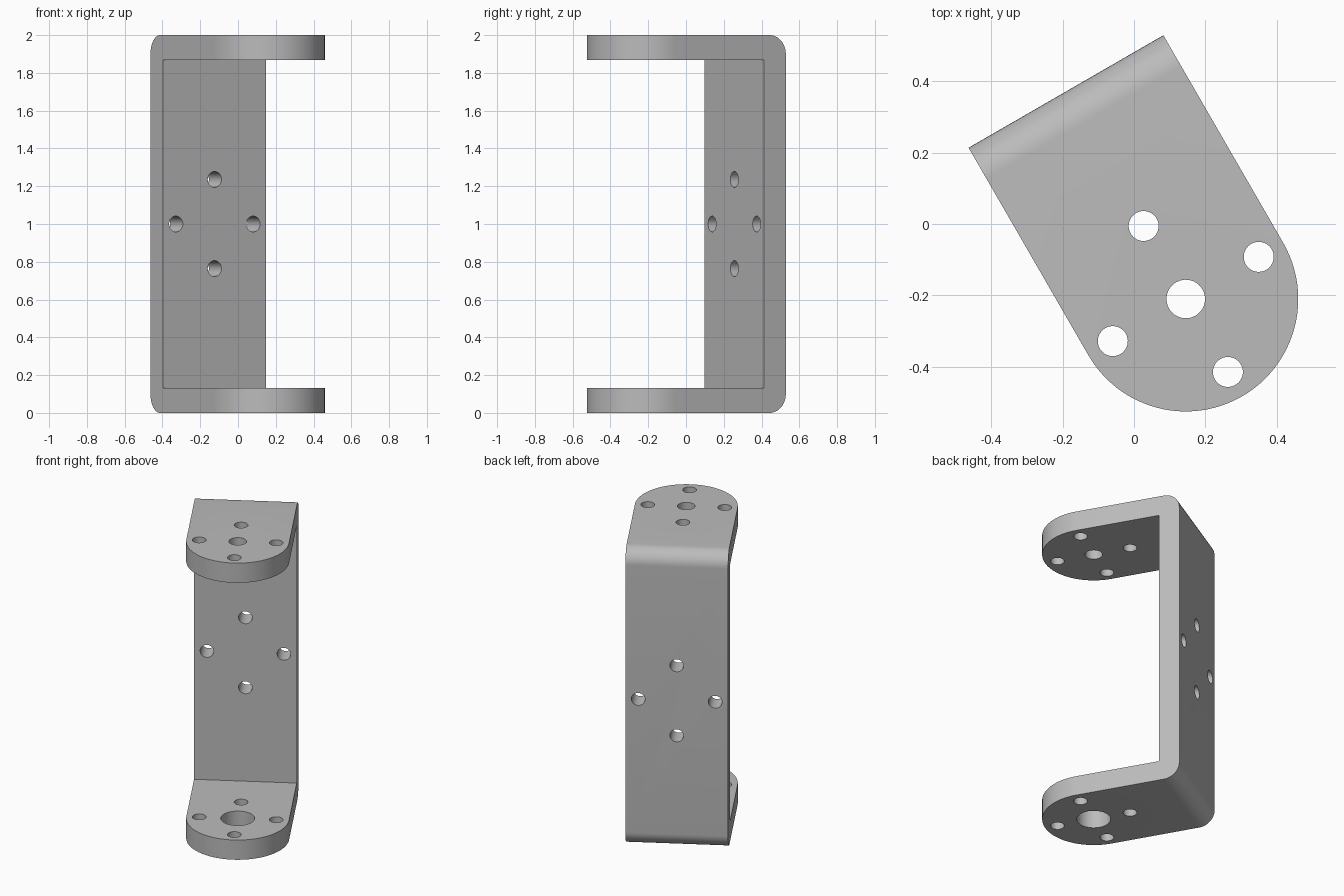
import bpy, bmesh
from math import sin, cos, pi, radians
from mathutils import Matrix

if "Cube" in bpy.data.objects:
    bpy.data.objects.remove(bpy.data.objects["Cube"], do_unlink=True)

HEIGHT, THICK, BEND = 2.0, 0.133, 0.1
RADIUS, BACK = 0.315, 0.671          # rounded arm end, distance from its centre to the back
HOLE, PITCH = 0.042, 0.236           # small holes and their bolt circle
PLACE = Matrix.Translation((0.145, -0.21, 0)) @ Matrix.Rotation(radians(30), 4, 'Z')


def arc(cx, cy, r, start, end, steps):
    angles = [radians(start + (end - start) * i / steps) for i in range(steps + 1)]
    return [(cx + r * cos(a), cy + r * sin(a)) for a in angles]


def prism(name, points, shift):
    """Extrude a closed outline of 3D points along a vector."""
    bm = bmesh.new()
    face = bm.faces.new([bm.verts.new(p) for p in points])
    new = bmesh.ops.extrude_face_region(bm, geom=[face])["geom"]
    bmesh.ops.translate(bm, vec=shift, verts=[v for v in new if isinstance(v, bmesh.types.BMVert)])
    bmesh.ops.recalc_face_normals(bm, faces=bm.faces)
    mesh = bpy.data.meshes.new(name)
    bm.to_mesh(mesh)
    bm.free()
    obj = bpy.data.objects.new(name, mesh)
    bpy.context.collection.objects.link(obj)
    obj.matrix_world = PLACE
    return obj


def cut(target, cutter, operation):
    mod = target.modifiers.new(cutter.name, 'BOOLEAN')
    mod.operation, mod.solver, mod.object = operation, 'EXACT', cutter
    cutter.hide_render = True
    bpy.context.view_layer.objects.active = target
    bpy.ops.object.modifier_apply(modifier=mod.name)
    bpy.data.objects.remove(cutter, do_unlink=True)


def upright_hole(x, y, z, r):
    ring = [(px, py, z - 0.1) for px, py in arc(x, y, r, 0, 360, 40)[:-1]]
    cut(bracket, prism("hole_cutter", ring, (0, 0, THICK + 0.2)), 'DIFFERENCE')


def wall_hole(x, z, r):
    ring = [(px, BACK - THICK - 0.1, pz) for px, pz in arc(x, z, r, 0, 360, 40)[:-1]]
    cut(bracket, prism("hole_cutter", ring, (0, THICK + 0.2, 0)), 'DIFFERENCE')


# U-shaped side profile with rounded outer bends
front, inner = -0.5, BACK - THICK
profile = [(front, 0)]
profile += arc(BACK - BEND, BEND, BEND, -90, 0, 12)
profile += arc(BACK - BEND, HEIGHT - BEND, BEND, 0, 90, 12)
profile += [(front, HEIGHT), (front, HEIGHT - THICK), (inner, HEIGHT - THICK),
            (inner, THICK), (front, THICK)]
bracket = prism("bracket", [(-0.5, y, z) for y, z in profile], (1, 0, 0))

# Plan outline: straight sides and semicircular arm ends
plan = arc(0, 0, RADIUS, 180, 360, 48) + [(RADIUS, 1), (-RADIUS, 1)]
cut(bracket, prism("plan_cutter", [(x, y, -0.5) for x, y in plan], (0, 0, 3)), 'INTERSECT')

# Arm holes: four on a circle around a centre hole, larger in the lower arm
for z, centre_radius in ((0, 0.104), (HEIGHT - THICK, 0.054)):
    upright_hole(0, 0, z, centre_radius)
    for i in range(4):
        upright_hole(PITCH * cos(i * pi / 2), PITCH * sin(i * pi / 2), z, HOLE)

# Back wall holes
for i in range(4):
    wall_hole(PITCH * cos(i * pi / 2), HEIGHT / 2 + PITCH * sin(i * pi / 2), HOLE)

# Grey metal
grey = bpy.data.materials.new("grey_metal")
grey.use_nodes = True
colour = (0.5, 0.5, 0.5, 1)
grey.diffuse_color = colour
grey.node_tree.nodes["Principled BSDF"].inputs["Base Color"].default_value = colour
bracket.data.materials.clear()
bracket.data.materials.append(grey)

# Smooth curved surfaces, keep crisp edges
bpy.ops.object.select_all(action='DESELECT')
bracket.select_set(True)
bpy.context.view_layer.objects.active = bracket
bpy.ops.object.shade_smooth_by_angle(angle=radians(30))
